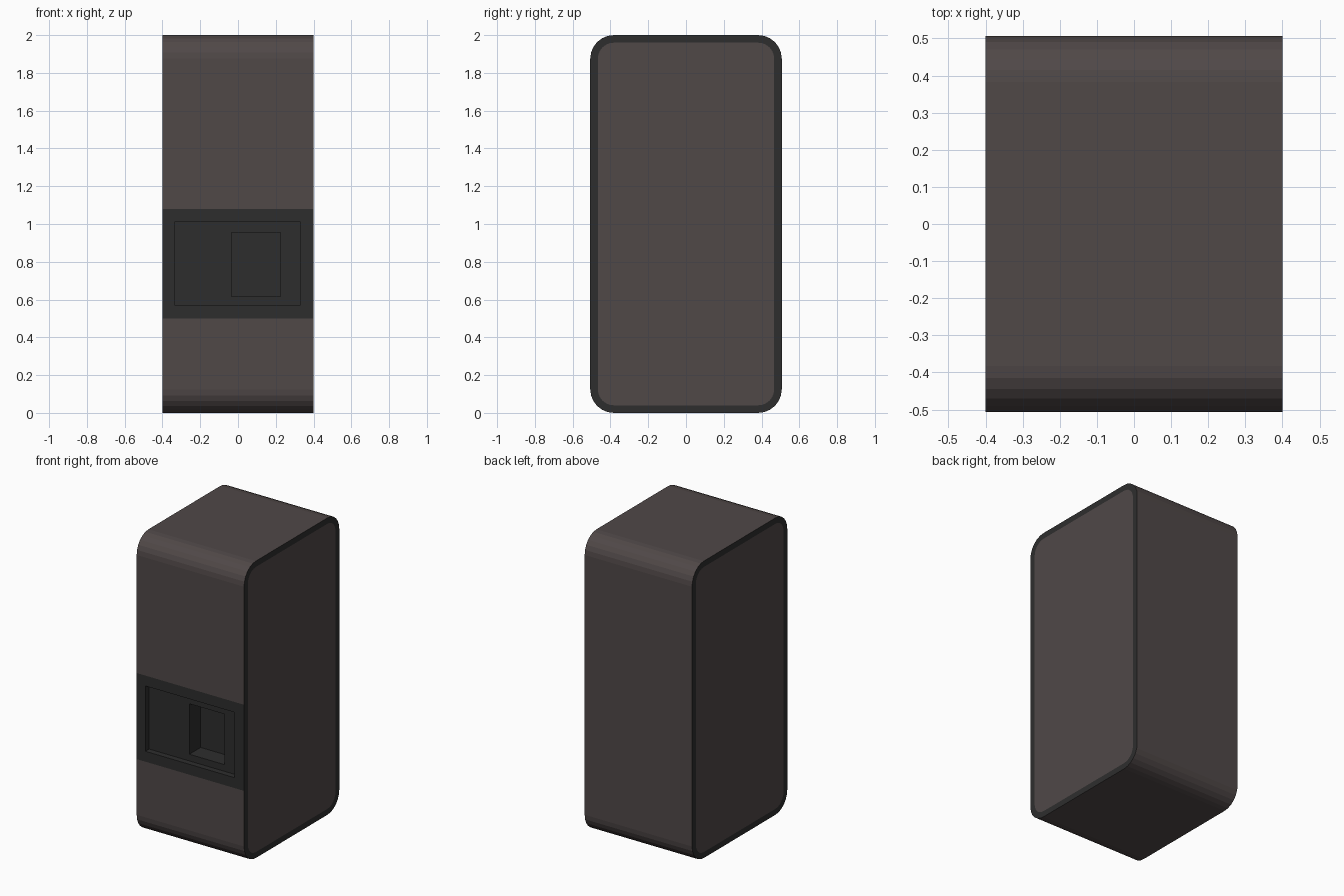
import bpy, bmesh, math

if "Cube" in bpy.data.objects:
    bpy.data.objects.remove(bpy.data.objects["Cube"])

W, D, H, R, SEG = 0.4, 0.507, 2.0, 0.125, 6   # half width, half depth, height, corner
Z0, Z1 = 0.5, 1.08                            # front band heights


def material(name, rgb):
    m = bpy.data.materials.new(name)
    m.diffuse_color = (*rgb, 1)
    m.use_nodes = True
    m.node_tree.nodes["Principled BSDF"].inputs["Base Color"].default_value = m.diffuse_color
    return m


brown = material("warm brown", (0.080, 0.065, 0.064))
dark = material("charcoal", (0.027, 0.027, 0.027))


def finish(bm, name, mats):
    bmesh.ops.recalc_face_normals(bm, faces=bm.faces)
    me = bpy.data.meshes.new(name)
    bm.to_mesh(me)
    bm.free()
    for m in mats:
        me.materials.append(m)
    ob = bpy.data.objects.new(name, me)
    bpy.context.collection.objects.link(ob)
    return ob


def bridge(bm, a, b):
    n = len(a)
    return [bm.faces.new((a[i], a[(i + 1) % n], b[(i + 1) % n], b[i])) for i in range(n)]


# Rounded side profile in y, z
profile = []
for cy, cz, start in ((D - R, R, -90), (D - R, H - R, 0), (R - D, H - R, 90), (R - D, R, 180)):
    for i in range(SEG + 1):
        a = math.radians(start + 90 * i / SEG)
        profile.append((cy + R * math.cos(a), cz + R * math.sin(a)))
    if start == 90:
        profile += [(-D, Z1), (-D, Z0)]

# Cabinet: extruded profile with dark rims round the side panels
bm = bmesh.new()
left, right = [[bm.verts.new((x, y, z)) for y, z in profile] for x in (-W, W)]
bridge(bm, left, right)
caps = [bm.faces.new(left), bm.faces.new(right)]
bmesh.ops.recalc_face_normals(bm, faces=bm.faces)
rims = bmesh.ops.inset_individual(bm, faces=caps, thickness=0.04)["faces"]
for f in rims:
    f.material_index = 1

# Front band: nested rectangles stepping inward
band = next(f for f in bm.faces if abs(f.calc_center_median().z - (Z0 + Z1) / 2) < 0.01
            and f.calc_center_median().y < -D + 0.01 and abs(f.normal.y) > 0.9)
prev = sorted(band.verts, key=lambda v: math.atan2(v.co.z - (Z0 + Z1) / 2, v.co.x))
bm.faces.remove(band)
tray, pocket = (-0.335, 0.33, 0.57, 1.01), (-0.035, 0.225, 0.615, 0.955)
for (x0, x1, z0, z1), y in ((tray, -D), (tray, -D + 0.04), (pocket, -D + 0.04), (pocket, -D + 0.16)):
    ring = [bm.verts.new((x, y, z)) for x, z in ((x0, z0), (x1, z0), (x1, z1), (x0, z1))]
    for f in bridge(bm, prev, ring):
        f.material_index = 1
    prev = ring
bm.faces.new(prev).material_index = 1
finish(bm, "cabinet", (brown, dark))
